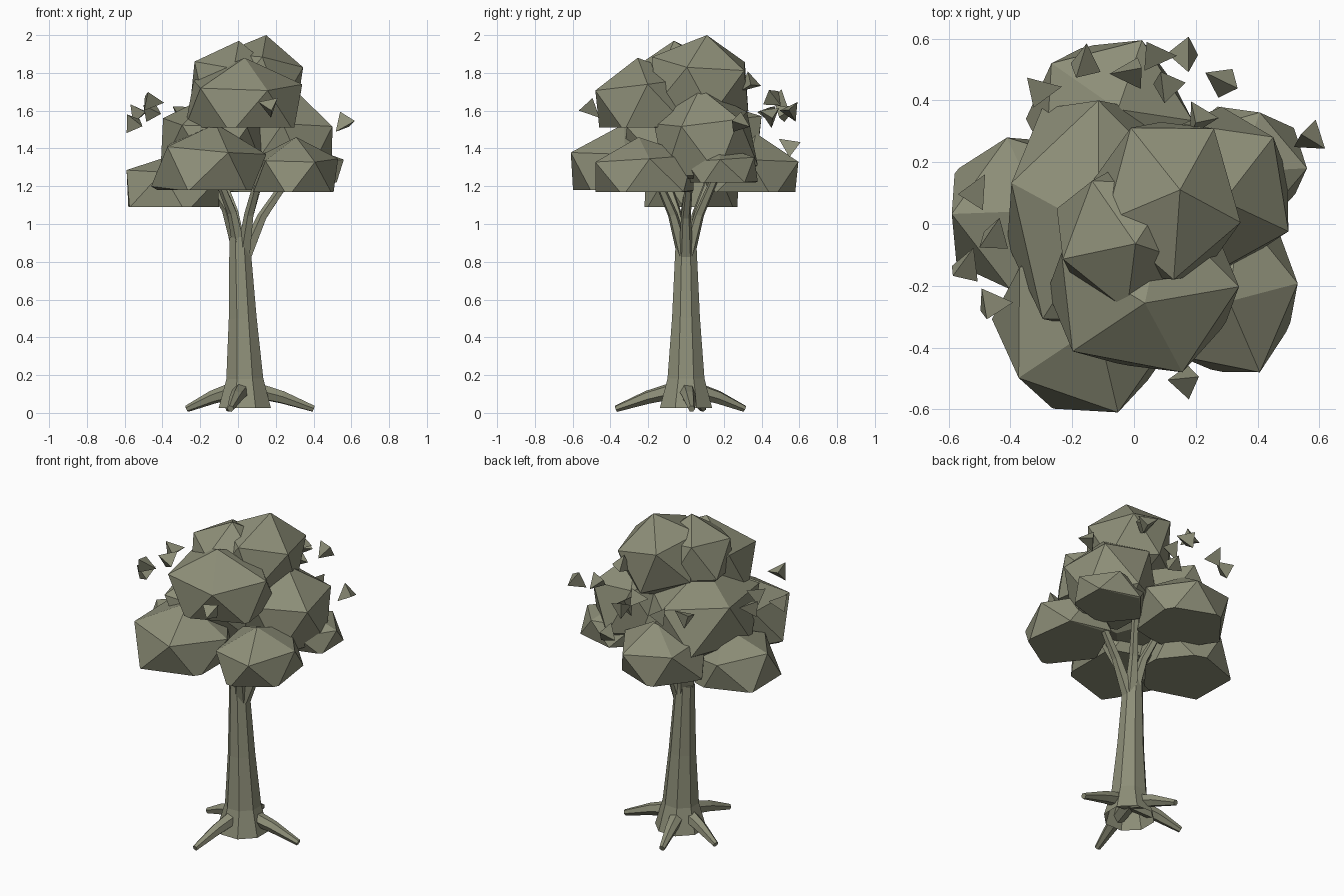
import bpy, bmesh, math, random
from mathutils import Vector, Matrix, Euler

random.seed(4)
cube = bpy.data.objects.get("Cube")
if cube:
    bpy.data.objects.remove(cube, do_unlink=True)

OLIVE = (0.27, 0.275, 0.19, 1.0)
mat = bpy.data.materials.new("olive_grey")
mat.use_nodes = True
mat.diffuse_color = OLIVE
mat.node_tree.nodes["Principled BSDF"].inputs["Base Color"].default_value = OLIVE


def finish(bm, name):
    bmesh.ops.recalc_face_normals(bm, faces=bm.faces[:])
    mesh = bpy.data.meshes.new(name)
    bm.to_mesh(mesh)
    bm.free()
    mesh.materials.append(mat)
    obj = bpy.data.objects.new(name, mesh)
    bpy.context.collection.objects.link(obj)
    return obj


def tube(name, points, radii, sides, closed_start=True):
    """Faceted tube through points with one radius per point."""
    bm = bmesh.new()
    pts = [Vector(p) for p in points]
    rings = []
    for i, p in enumerate(pts):
        along = pts[min(i + 1, len(pts) - 1)] - pts[max(i - 1, 0)]
        turn = Vector((0, 0, 1)).rotation_difference(along.normalized())
        ring = []
        for k in range(sides):
            a = math.tau * (k + 0.5) / sides
            offset = Vector((math.cos(a), math.sin(a), 0)) * radii[i]
            ring.append(bm.verts.new(p + turn @ offset))
        rings.append(ring)
    for low, high in zip(rings, rings[1:]):
        for k in range(sides):
            n = (k + 1) % sides
            bm.faces.new((low[k], low[n], high[n], high[k]))
    if closed_start:
        bm.faces.new(rings[0][::-1])
    bm.faces.new(rings[-1])
    return finish(bm, name)


def clump(name, low, high, spin, tilt, cut):
    """Icosahedron with a flat cut underside, fitted to a box."""
    bm = bmesh.new()
    bmesh.ops.create_icosphere(bm, subdivisions=1, radius=1)
    bm.transform(Euler((tilt, 0, spin)).to_matrix().to_4x4())
    geom = bm.verts[:] + bm.edges[:] + bm.faces[:]
    bmesh.ops.bisect_plane(bm, geom=geom, plane_co=(0, 0, cut), plane_no=(0, 0, -1), clear_outer=True)
    bmesh.ops.holes_fill(bm, edges=[e for e in bm.edges if e.is_boundary])
    for axis in range(3):
        values = [v.co[axis] for v in bm.verts]
        a, b = min(values), max(values)
        for v in bm.verts:
            t = (v.co[axis] - a) / (b - a)
            v.co[axis] = low[axis] + t * (high[axis] - low[axis])
    return finish(bm, name)


# Trunk, flared at the foot and open underneath
tube("trunk",
     [(0.036, 0, 0.025), (0.036, 0, 0.18), (0.025, 0, 0.5), (0.008, 0, 0.93)],
     [0.15, 0.106, 0.08, 0.058], 8, closed_start=False)

# Roots: tip position
for name, tip in (("left_root", (0.4, 0.03)), ("back_root", (-0.05, 0.31)),
                  ("right_root", (-0.27, 0.09)), ("front_root", (-0.04, -0.37))):
    start = Vector((0.03, 0, 0.135))
    end = Vector((tip[0], tip[1], 0.022))
    bend = start.lerp(end, 0.55) + Vector((0, 0, 0.01))
    tube(name, [start, bend, end], [0.05, 0.036, 0.018], 6)

# Branches rising into the crown
branches = [
    ("right_branch", (-0.06, 0, 1.08), (-0.17, 0.02, 1.25)),
    ("left_branch", (0.13, 0, 1.04), (0.28, 0.02, 1.26)),
    ("back_branch", (0.06, 0.07, 1.05), (0.13, 0.17, 1.28)),
    ("front_branch", (0.06, -0.07, 1.05), (0.12, -0.17, 1.28)),
    ("back_right_branch", (-0.02, 0.06, 1.06), (-0.1, 0.14, 1.28)),
    ("front_right_branch", (-0.03, -0.05, 1.06), (-0.12, -0.12, 1.28)),
]
for name, mid, end in branches:
    tube(name, [(0.025, 0, 0.8), mid, end], [0.042, 0.027, 0.02], 5)

# Crown clumps: name, box corners, spin, tilt, cut height
clumps = [
    ("front_clump", (-0.46, -0.61, 1.18), (0.15, -0.02, 1.53), 1.25, 0.12, -0.42),
    ("front_left_clump", (0.08, -0.48, 1.17), (0.53, 0.04, 1.46), 0.15, 0.1, -0.4),
    ("right_clump", (-0.59, -0.22, 1.09), (-0.1, 0.28, 1.38), 1.9, 0.15, -0.3),
    ("left_clump", (0.02, -0.17, 1.24), (0.5, 0.38, 1.72), 0.8, 0.15, -0.6),
    ("back_left_clump", (0.12, 0, 1.22), (0.56, 0.38, 1.42), 0.0, 0.1, -0.4),
    ("back_clump", (-0.35, 0.08, 1.17), (0.19, 0.595, 1.48), 2.45, 0.15, -0.4),
    ("middle_clump", (-0.41, -0.34, 1.24), (0.16, 0.4, 1.7), 0.3, 0.12, -0.6),
    ("upper_front_clump", (-0.28, -0.48, 1.51), (0.34, 0.06, 1.88), 0.1, 0.15, -0.45),
    ("top_right_clump", (-0.25, -0.28, 1.55), (0.2, 0.2, 1.97), 0.9, 0.15, -0.8),
    ("top_clump", (-0.13, -0.18, 1.53), (0.345, 0.33, 2.0), 2.2, 0.2, -0.8),
]
for name, low, high, spin, tilt, cut in clumps:
    clump(name, low, high, spin, tilt, cut)

# Loose leaves around the crown
leaves = [
    (-0.51, 0.12, 1.59), (-0.45, -0.02, 1.61), (-0.54, -0.12, 1.54), (-0.44, -0.26, 1.65),
    (-0.28, 0.44, 1.6), (-0.16, 0.54, 1.6), (-0.03, 0.49, 1.66), (0.09, 0.55, 1.6),
    (0.17, 0.53, 1.42), (0.27, 0.47, 1.68), (0.09, 0.45, 1.55), (0.55, 0.27, 1.52),
    (0.17, -0.49, 1.6), (0.2, 0.32, 1.73),
]
for i, place in enumerate(leaves):
    bm = bmesh.new()
    bmesh.ops.create_cone(bm, cap_ends=True, segments=3, radius1=0.06, radius2=0, depth=0.1)
    turn = Euler([random.uniform(0, math.tau) for _ in range(3)]).to_matrix().to_4x4()
    bm.transform(Matrix.Translation(place) @ turn)
    finish(bm, "loose_leaf_%d" % (i + 1))
